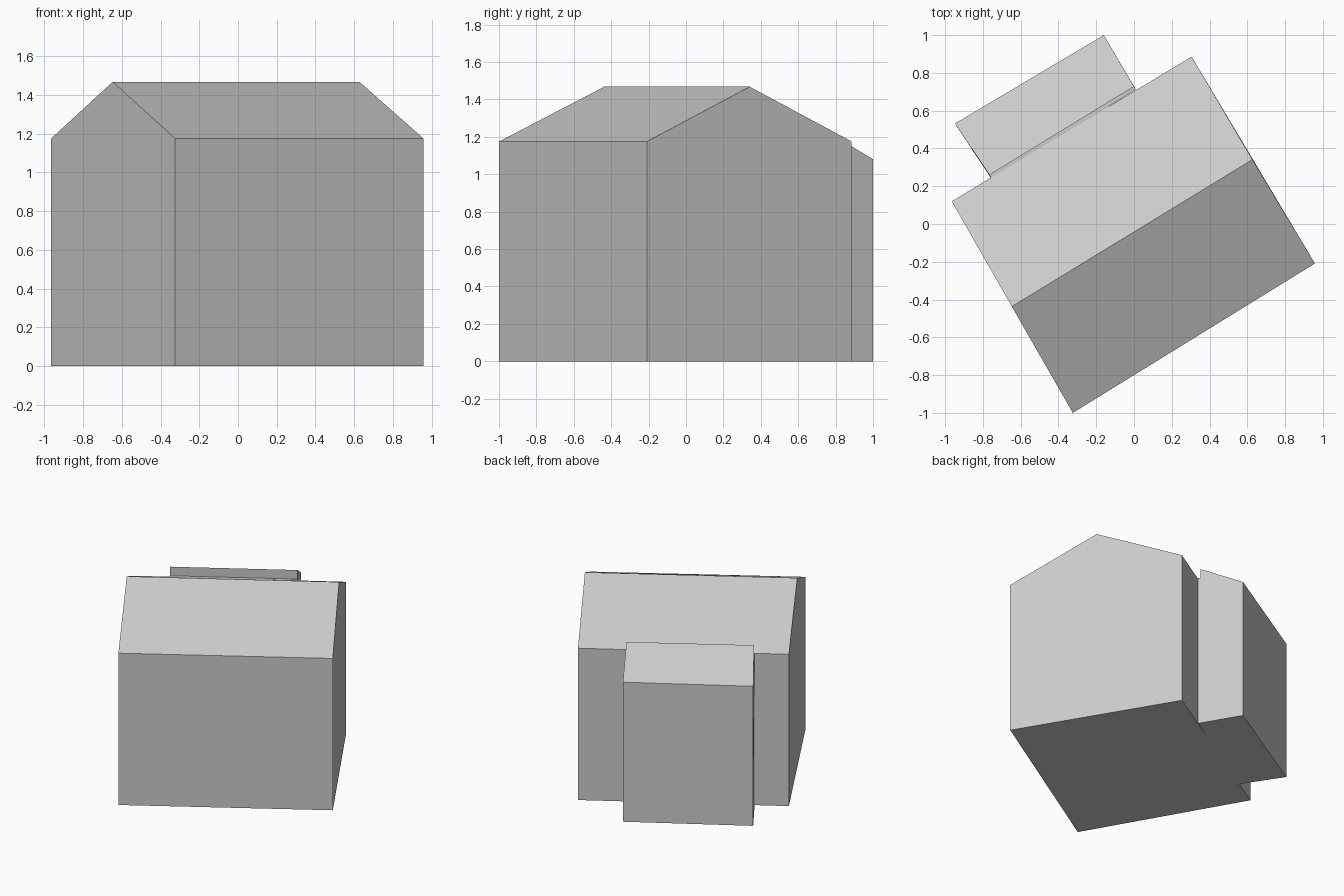
import bpy
import bmesh

cube = bpy.data.objects.get("Cube")
if cube:
    bpy.data.objects.remove(cube, do_unlink=True)

# One plain grey for the whole building
grey = bpy.data.materials.new("plain grey")
grey.use_nodes = True
colour = (0.6, 0.6, 0.6, 1)
grey.diffuse_color = colour
grey.node_tree.nodes["Principled BSDF"].inputs["Base Color"].default_value = colour


def loft(name, left_end, right_end):
    """Join two matching end walls into a closed solid."""
    bm = bmesh.new()
    a = [bm.verts.new(p) for p in left_end]
    b = [bm.verts.new(p) for p in right_end]
    bm.faces.new(a)
    bm.faces.new(b[::-1])
    for i in range(len(a)):
        j = (i + 1) % len(a)
        bm.faces.new((a[i], b[i], b[j], a[j]))
    bmesh.ops.recalc_face_normals(bm, faces=bm.faces)
    mesh = bpy.data.meshes.new(name)
    bm.to_mesh(mesh)
    bm.free()
    mesh.materials.append(grey)
    obj = bpy.data.objects.new(name, mesh)
    bpy.context.collection.objects.link(obj)
    return obj


def end_wall(plan, heights):
    return [(x, y, z) for (x, y), z in zip(plan, heights)]


EAVE, RIDGE = 1.175, 1.468

# Main house: gable ends drawn front foot, front eave, ridge, back eave, back foot
front_l, ridge_l, back_l = (-0.324, -1.0), (-0.647, -0.437), (-0.965, 0.12)
front_r, ridge_r, back_r = (0.958, -0.209), (0.627, 0.341), (0.305, 0.886)
gable = (0, EAVE, RIDGE, EAVE, 0)
loft("main_house",
     end_wall((front_l, front_l, ridge_l, back_l, back_l), gable),
     end_wall((front_r, front_r, ridge_r, back_r, back_r), gable))

# Rear annex: lean-to roof rising just above the main eave
wall_l, top_l, out_l = (-0.752, 0.235), (-0.765, 0.26), (-0.948, 0.532)
wall_r, top_r, out_r = (0.01, 0.712), (0.0, 0.728), (-0.16, 1.0)
lean_to = (0, EAVE, EAVE, 1.245, 1.08, 0)
loft("rear_annex",
     end_wall((wall_l, wall_l, top_l, top_l, out_l, out_l), lean_to),
     end_wall((wall_r, wall_r, top_r, top_r, out_r, out_r), lean_to))
